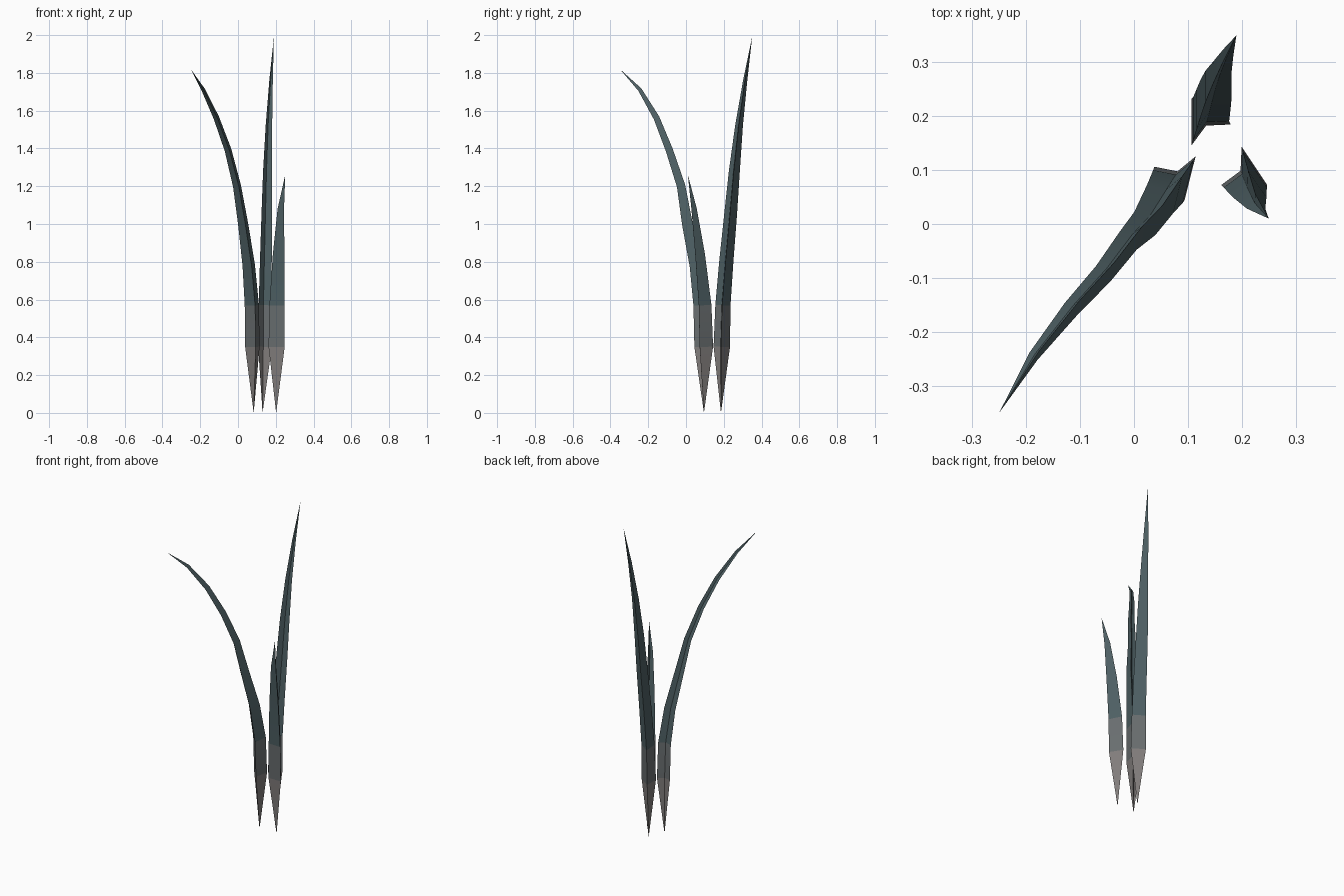
import bpy, bmesh, math
from mathutils import Vector

if "Cube" in bpy.data.objects:
    bpy.data.objects.remove(bpy.data.objects["Cube"])

def material(name, rgb):
    m = bpy.data.materials.new(name)
    m.diffuse_color = (*rgb, 1)
    m.use_nodes = True
    m.node_tree.nodes["Principled BSDF"].inputs["Base Color"].default_value = m.diffuse_color
    return m

ROOT = material("pale_root", (0.22, 0.205, 0.20))
MID = material("mid_blade", (0.14, 0.155, 0.16))
LEAF = material("blade_green", (0.075, 0.115, 0.125))

def blade(name, crease, path):
    """Folded leaf: dart-shaped section swept along (x, y, z, radius) points, pointed at both ends."""
    # outer crease, edge, inner fold, edge
    section = [(1.0, 0), (0.95, 122), (0.12, 180), (0.95, 238)]
    pts = [Vector(p[:3]) for p in path]
    bm = bmesh.new()
    rings = []
    for i in range(1, len(path) - 1):
        q = Vector((0, 0, 1)).rotation_difference(pts[i + 1] - pts[i - 1])
        ring = []
        for r, a in section:
            t = math.radians(crease + a)
            off = Vector((math.cos(t), math.sin(t), 0)) * r * path[i][3]
            ring.append(bm.verts.new(pts[i] + q @ off))
        rings.append(ring)
    root, tip = bm.verts.new(pts[0]), bm.verts.new(pts[-1])
    n = len(section)
    for k in range(n):
        j = (k + 1) % n
        bm.faces.new((root, rings[0][j], rings[0][k]))
        for i, (a, b) in enumerate(zip(rings, rings[1:])):
            f = bm.faces.new((a[k], a[j], b[j], b[k]))
            f.material_index = 1 if i == 0 else 2
        f = bm.faces.new((rings[-1][k], rings[-1][j], tip))
        f.material_index = 2
    bmesh.ops.recalc_face_normals(bm, faces=bm.faces)
    me = bpy.data.meshes.new(name)
    bm.to_mesh(me)
    bm.free()
    for m in (ROOT, MID, LEAF):
        me.materials.append(m)
    ob = bpy.data.objects.new(name, me)
    bpy.context.collection.objects.link(ob)
    bpy.ops.object.select_all(action='DESELECT')
    ob.select_set(True)
    bpy.context.view_layer.objects.active = ob
    bpy.ops.object.shade_smooth_by_angle(angle=math.radians(40))

# long blade arching forward and left
blade("arching_blade", -76, [
    (.083, .095, 0, 0), (.082, .092, .35, .049), (.079, .086, .57, .048),
    (.062, .060, .78, .042), (.031, .012, 1.0, .034), (-.002, -.022, 1.2, .027),
    (-.050, -.085, 1.39, .023), (-.112, -.153, 1.56, .019),
    (-.183, -.242, 1.71, .012), (-.25, -.35, 1.82, 0)])

# tall upright blade leaning back
blade("tall_blade", 118, [
    (.130, .185, 0, 0), (.131, .188, .35, .051), (.132, .194, .57, .047),
    (.137, .212, .80, .044), (.143, .234, 1.04, .040), (.149, .255, 1.28, .034),
    (.158, .280, 1.52, .024), (.172, .313, 1.76, .013), (.19, .35, 1.99, 0)])

# short blade at the right
blade("short_blade", -28, [
    (.202, .095, 0, 0), (.203, .096, .35, .050), (.205, .090, .57, .047),
    (.214, .066, .84, .036), (.226, .038, 1.08, .020), (.25, .01, 1.26, 0)])
